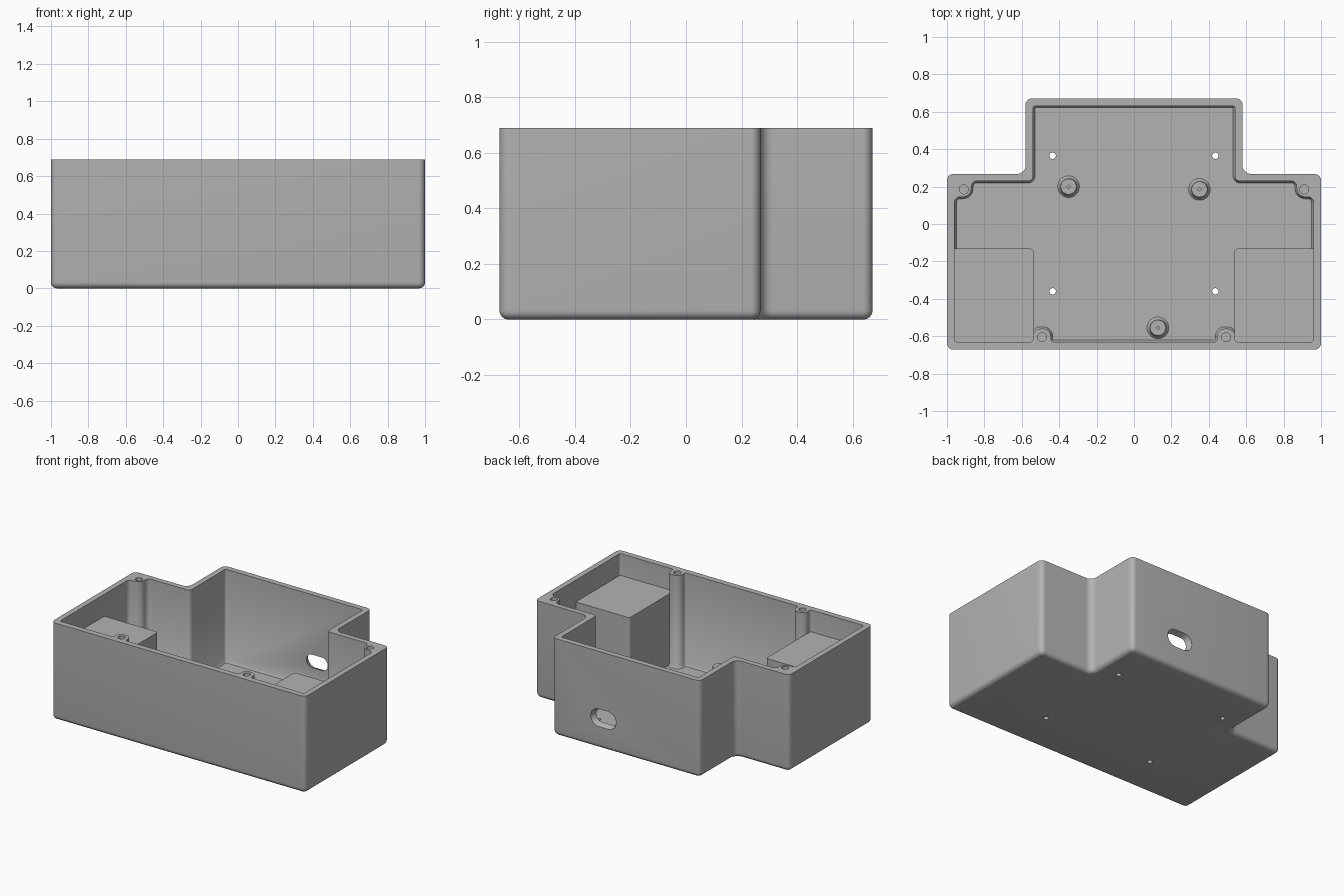
import bpy
import bmesh
import math
from mathutils import Matrix, Vector

if "Cube" in bpy.data.objects:
    bpy.data.objects.remove(bpy.data.objects["Cube"], do_unlink=True)

HEIGHT, FLOOR, SHELF = 0.69, 0.03, 0.535

grey = bpy.data.materials.new("plain_grey")
grey.use_nodes = True
grey.diffuse_color = (0.45, 0.45, 0.45, 1)
grey.node_tree.nodes["Principled BSDF"].inputs["Base Color"].default_value = grey.diffuse_color


def rounded(corners, steps=8):
    """Right-angled outline, counter-clockwise (x, y, radius) -> points with outward normals."""
    out = []
    for i, (x, y, r) in enumerate(corners):
        p = Vector((x, y))
        d1 = (Vector(corners[i - 1][:2]) - p).normalized()
        d2 = (Vector(corners[(i + 1) % len(corners)][:2]) - p).normalized()
        side = 1 if d1.x * d2.y - d1.y * d2.x < 0 else -1
        for k in range(steps + 1):
            a = math.pi / 2 * k / steps
            n = -(d1 * math.sin(a) + d2 * math.cos(a))
            out.append((p + (d1 + d2) * r + n * r, n * side))
    return out


def mirrored(half):
    return half + [(-x, y, r) for x, y, r in reversed(half)]


def rect(x0, x1, y0, y1, r):
    return [(x0, y0, r), (x1, y0, r), (x1, y1, r), (x0, y1, r)]


def finish(name, bm, matrix=None):
    bmesh.ops.remove_doubles(bm, verts=bm.verts, dist=1e-5)
    bmesh.ops.recalc_face_normals(bm, faces=bm.faces)
    mesh = bpy.data.meshes.new(name)
    bm.to_mesh(mesh)
    bm.free()
    if matrix:
        mesh.transform(matrix)
    mesh.materials.append(grey)
    obj = bpy.data.objects.new(name, mesh)
    bpy.context.collection.objects.link(obj)
    return obj


def prism(name, corners, levels, matrix=None):
    """Loft a rounded outline through (inset, z) levels."""
    bm = bmesh.new()
    outline = rounded(corners)
    rings = [[bm.verts.new((*(p - n * inset), z)) for p, n in outline] for inset, z in levels]
    for a, b in zip(rings, rings[1:]):
        for i in range(len(a)):
            j = (i + 1) % len(a)
            bm.faces.new((a[i], a[j], b[j], b[i]))
    bm.faces.new(rings[0])
    bm.faces.new(rings[-1])
    return finish(name, bm, matrix)


def hole(name, x, y, r, z0, z1):
    return prism(name, rect(x - r, x + r, y - r, y + r, r), [(0, z0), (0, z1)])


def smooth(obj):
    bpy.ops.object.select_all(action='DESELECT')
    obj.select_set(True)
    bpy.context.view_layer.objects.active = obj
    bpy.ops.object.shade_smooth_by_angle(angle=math.radians(35))


def cut(target, cutter):
    bpy.context.view_layer.objects.active = target
    mod = target.modifiers.new("cut", 'BOOLEAN')
    mod.operation, mod.solver, mod.object = 'DIFFERENCE', 'EXACT', cutter
    bpy.ops.object.modifier_apply(modifier=mod.name)
    bpy.data.objects.remove(cutter, do_unlink=True)


# Outer body with a rolled bottom edge
R = 0.035
outer = mirrored([(1, -0.672, R), (1, 0.268, R), (0.58, 0.268, R + 0.01), (0.58, 0.672, R)])
roll = 0.032
levels = [(roll * (1 - math.sin(a)), roll * (1 - math.cos(a)))
          for a in [math.pi / 12 * k for k in range(7)]]
body = prism("enclosure_body", outer, levels + [(0, HEIGHT)])

# Cavity that leaves the four full-height screw posts standing
S = 0.015
cavity = mirrored([
    (0.445, -0.63, S), (0.445, -0.56, 0.04), (0.54, -0.56, 0.04), (0.54, -0.63, S),
    (0.96, -0.63, S), (0.96, 0.145, 0.03), (0.87, 0.145, 0.045), (0.87, 0.23, 0.03),
    (0.54, 0.23, 0.025), (0.54, 0.632, S)])
cut(body, prism("cavity_cutter", cavity, [(0.01, FLOOR), (0, FLOOR + 0.015), (0, HEIGHT + 0.1)]))

# Screw holes in the posts and through holes in the floor
for side in (-1, 1):
    for x, y in ((0.492, -0.605), (0.91, 0.185)):
        cut(body, hole("screw_cutter", side * x, y, 0.024, 0.35, HEIGHT + 0.1))
    for y in (-0.36, 0.365):
        cut(body, hole("floor_cutter", side * 0.435, y, 0.017, -0.1, 0.1))

# Flared cable slot through the back wall
cut(body, prism("slot_cutter", rect(0.08, 0.28, 0.155, 0.28, 0.0625),
                [(-0.004, -0.682), (0.022, -0.617)], Matrix.Rotation(math.pi / 2, 4, 'X')))
smooth(body)

# Raised shelf blocks in the two front corners
for side, label in ((1, "left"), (-1, "right")):
    x0, x1 = sorted((side * 0.537, side * 0.98))
    smooth(prism(label + "_shelf_block", rect(x0, x1, -0.65, -0.132, 0.018),
                 [(0, 0.015), (0, SHELF)]))

# Flared standoffs with pilot holes on the floor
profile = [(0, 0.06), (0.008, 0.06), (0.008, 0.14), (0.042, 0.14),
           (0.046, 0.05), (0.05, 0.037), (0.058, FLOOR), (0.058, 0.02)]
for name, x, y in (("back_right_standoff", -0.35, 0.2), ("back_left_standoff", 0.35, 0.185),
                   ("front_standoff", 0.128, -0.555)):
    bm = bmesh.new()
    verts = [bm.verts.new((r, 0, z)) for r, z in profile]
    edges = [bm.edges.new(pair) for pair in zip(verts, verts[1:])]
    bmesh.ops.spin(bm, geom=verts + edges, cent=(0, 0, 0), axis=(0, 0, 1),
                   angle=math.tau, steps=32)
    smooth(finish(name, bm, Matrix.Translation((x, y, 0))))
